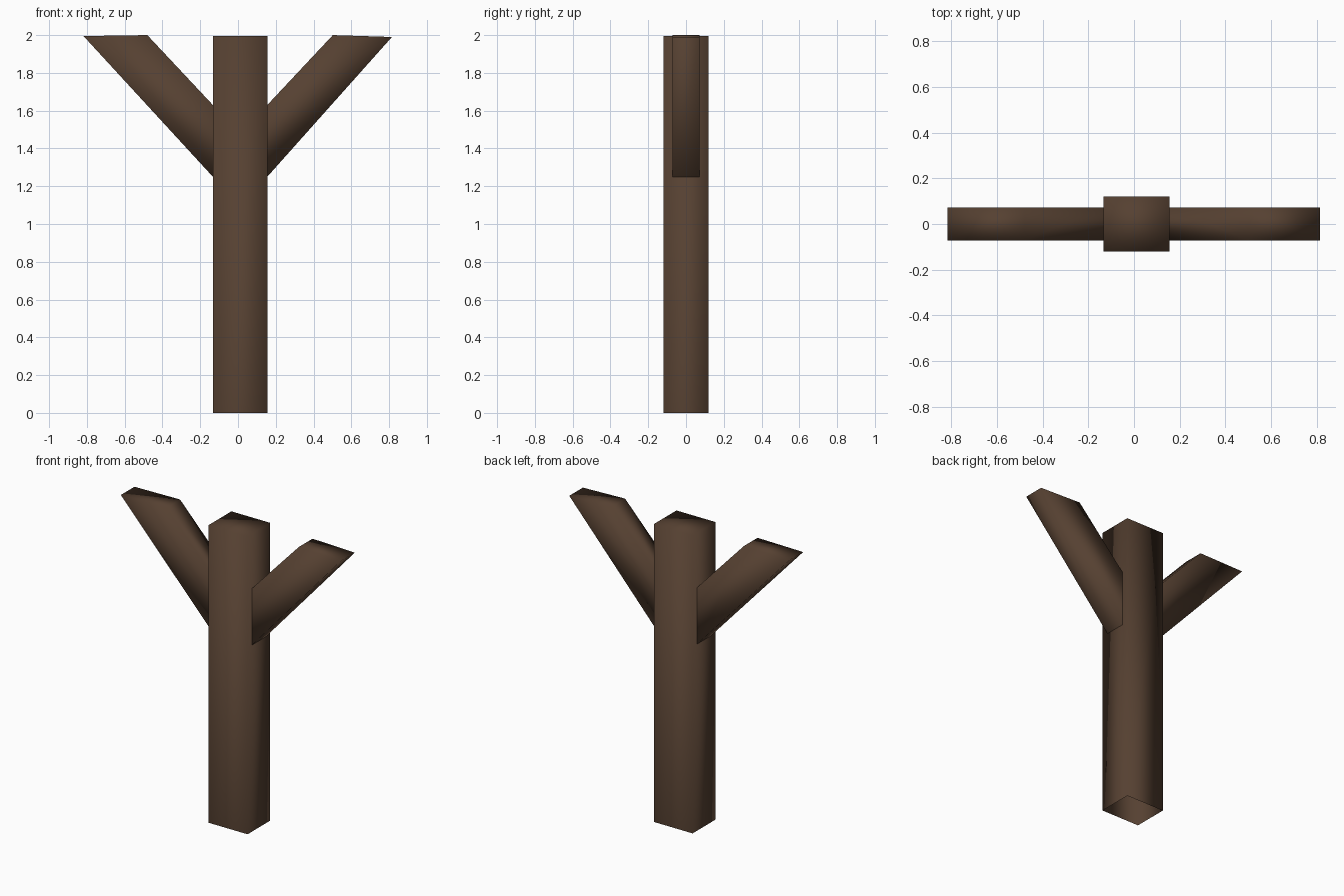
import bpy

if "Cube" in bpy.data.objects:
    bpy.data.objects.remove(bpy.data.objects["Cube"])

bark = bpy.data.materials.new("dark brown bark")
bark.diffuse_color = (0.092, 0.052, 0.031, 1)
bark.use_nodes = True
bark.node_tree.nodes["Principled BSDF"].inputs["Base Color"].default_value = bark.diffuse_color


def open_prism(name, start, end):
    """Four-sided smooth tube from an open start loop to a capped end loop."""
    sides = [(i, (i + 1) % 4, (i + 1) % 4 + 4, i + 4) for i in range(4)]
    mesh = bpy.data.meshes.new(name)
    mesh.from_pydata(start + end, [], sides + [(4, 5, 6, 7)])
    mesh.materials.append(bark)
    mesh.shade_smooth()
    obj = bpy.data.objects.new(name, mesh)
    bpy.context.collection.objects.link(obj)
    # outward normals
    import bmesh
    bm = bmesh.new()
    bm.from_mesh(mesh)
    bmesh.ops.recalc_face_normals(bm, faces=bm.faces)
    bm.to_mesh(mesh)
    bm.free()
    return obj


# Trunk: open underneath, capped on top
X0, X1, Y = -0.133, 0.155, 0.12


def trunk_loop(z):
    return [(X0, -Y, z), (X1, -Y, z), (X1, Y, z), (X0, Y, z)]


open_prism("trunk", trunk_loop(0), trunk_loop(1.995))


# Branches: start at the trunk side, slope outwards, end nearly level
def branch_loop(lower, upper, y=0.072):
    (xl, zl), (xu, zu) = lower, upper
    return [(xl, -y, zl), (xl, y, zl), (xu, y, zu), (xu, -y, zu)]


for name, root_x, outer, inner in (
    ("left_branch", X0, (-0.818, 1.995), (-0.48, 2.0)),
    ("right_branch", X1, (0.815, 1.99), (0.502, 2.0)),
):
    open_prism(name, branch_loop((root_x, 1.25), (root_x, 1.63)),
               branch_loop(outer, inner))
